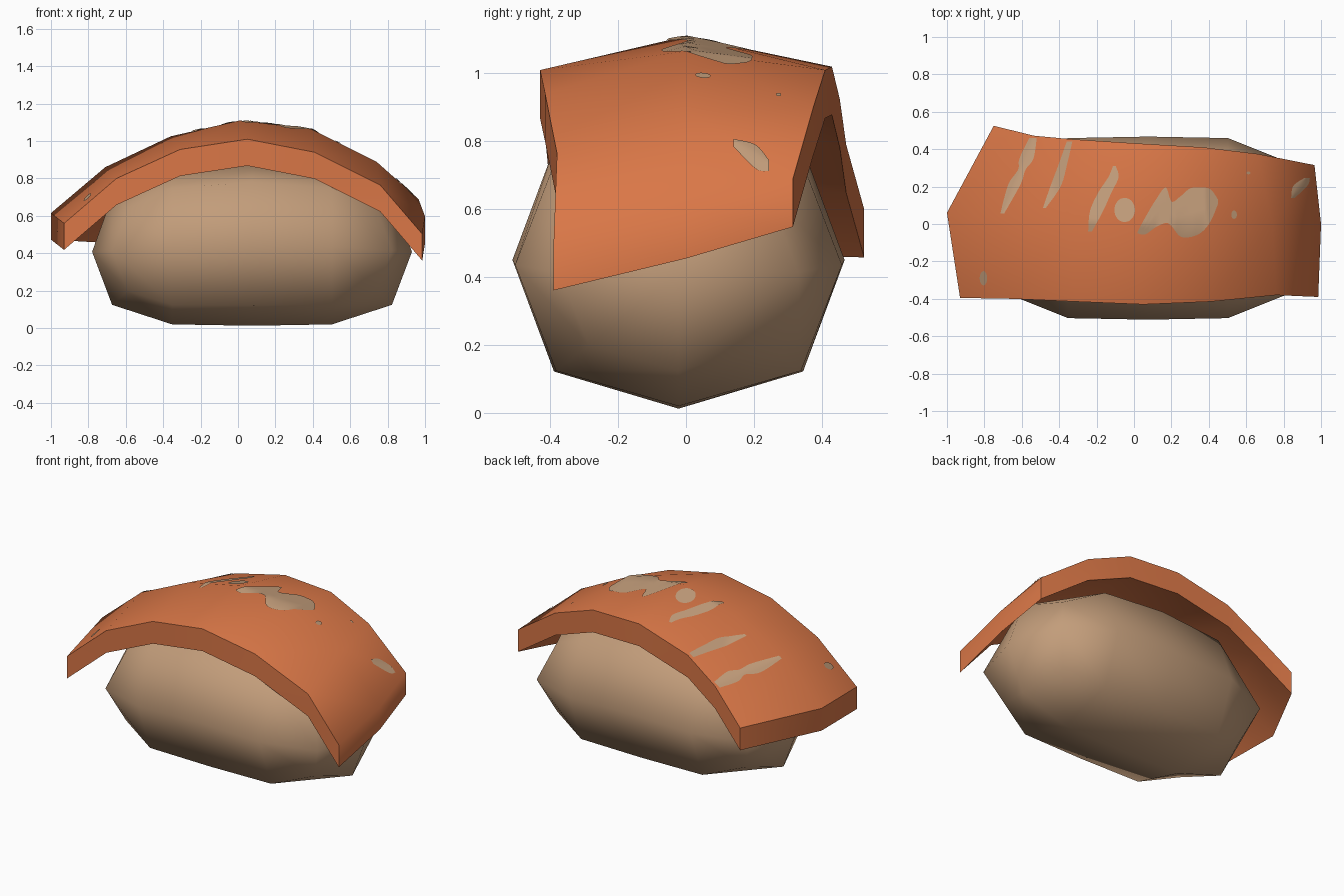
import bpy, bmesh, math
from mathutils import Vector
from mathutils.bvhtree import BVHTree

if "Cube" in bpy.data.objects:
    bpy.data.objects.remove(bpy.data.objects["Cube"])


def material(name, rgb):
    m = bpy.data.materials.new(name)
    m.diffuse_color = (*rgb, 1)
    m.use_nodes = True
    m.node_tree.nodes["Principled BSDF"].inputs["Base Color"].default_value = m.diffuse_color
    return m


RICE = material("rice beige", (0.54, 0.335, 0.195))
FISH = material("fish orange", (0.70, 0.185, 0.063))


def make_object(name, bm, mat, sharp=None):
    bmesh.ops.recalc_face_normals(bm, faces=bm.faces)
    me = bpy.data.meshes.new(name)
    bm.to_mesh(me)
    me.materials.append(mat)
    for p in me.polygons:
        p.use_smooth = True
    if sharp:
        me.set_sharp_from_angle(angle=math.radians(sharp))
    ob = bpy.data.objects.new(name, me)
    bpy.context.collection.objects.link(ob)
    return ob


# Rice: box of two halves along x, rounded by one subdivision level
bm = bmesh.new()
rings = []
for x, b, z0, z1 in ((-0.78, 0.465, 0.035, 0.78), (0.075, 0.4975, 0.005, 0.925), (0.93, 0.465, 0.035, 0.78)):
    rings.append([bm.verts.new((x, s * b - 0.022, z))
                  for s, z in ((-1, z0), (1, z0), (1, z1), (-1, z1))])
for r0, r1 in zip(rings, rings[1:]):
    for i in range(4):
        j = (i + 1) % 4
        bm.faces.new((r0[i], r0[j], r1[j], r1[i]))
bm.faces.new(rings[0])
bm.faces.new(rings[-1])
rice = make_object("rice", bm, RICE)
sub = rice.modifiers.new("rounding", 'SUBSURF')
sub.levels = sub.render_levels = 1
sub.use_limit_surface = False

# Fish slice: three rows of top points, thickened straight down
rows = (
    ((-.93, -.395, .56), (-.65, -.40, .80), (-.31, -.415, .955), (.05, -.43, 1.01),
     (.41, -.415, .94), (.76, -.38, .765), (.985, -.39, .503)),
    ((-1, .06, .615), (-.71, .04, .86), (-.36, .02, 1.025), (.01, 0, 1.11),
     (.39, 0, 1.065), (.74, 0, .89), (1, 0, .597)),
    ((-.75, .525, .60), (-.535, .472, .79), (-.33, .453, .925), (.03, .43, 1.02),
     (.37, .41, 1.01), (.66, .375, .90), (.965, .315, .69)),
)
bm = bmesh.new()
top = [[bm.verts.new(p) for p in r] for r in rows]
low = [[bm.verts.new((x, y, z - 0.142)) for x, y, z in r] for r in rows]
for g in (top, low):
    for j in range(2):
        for i in range(6):
            bm.faces.new((g[j][i], g[j][i + 1], g[j + 1][i + 1], g[j + 1][i]))


def border(g):
    return g[0] + [g[1][-1]] + g[2][::-1] + [g[1][0]]


bt, bl = border(top), border(low)
for i in range(len(bt)):
    k = (i + 1) % len(bt)
    bm.faces.new((bt[i], bt[k], bl[k], bl[i]))
bmesh.ops.recalc_face_normals(bm, faces=bm.faces)
bmesh.ops.triangulate(bm, faces=bm.faces)
tree = BVHTree.FromBMesh(bm)
make_object("fish_slice", bm, FISH, 45)


# Pale marks: thin strips laid on the fish, given as (x, y, width) along a spine
def on_fish(x, y):
    hit = tree.ray_cast(Vector((x, y, 3)), Vector((0, 0, -1)))
    if hit[0] is None:
        hit = tree.find_nearest(Vector((x, y, 0.8)))
    return hit[0] + Vector((0, 0, 0.006))


def mark(name, spine, across='x', steps=6, cells=4):
    bm = bmesh.new()
    sections = []
    pts = [spine[0]] + list(spine) + [spine[-1]]
    for s in range(1, len(pts) - 2):
        for t in range(steps + (s == len(pts) - 3)):
            u = t / steps
            # Catmull-Rom blend keeps the outline soft
            x, y, w = (0.5 * (2 * b + (c - a) * u + (2 * a - 5 * b + 4 * c - d) * u * u
                              + (3 * b - a - 3 * c + d) * u ** 3)
                       for a, b, c, d in zip(*pts[s - 1:s + 3]))
            w = max(w, 0.004)
            sec = []
            for k in range(cells + 1):
                o = w * (k / cells - 0.5)
                sec.append(bm.verts.new(on_fish(x + o, y) if across == 'x' else on_fish(x, y + o)))
            sections.append(sec)
    for a, b in zip(sections, sections[1:]):
        for k in range(cells):
            bm.faces.new((a[k], a[k + 1], b[k + 1], b[k]))
    bmesh.ops.recalc_face_normals(bm, faces=bm.faces)
    if sum(f.normal.z for f in bm.faces) < 0:
        bmesh.ops.reverse_faces(bm, faces=bm.faces)
    me = bpy.data.meshes.new(name)
    bm.to_mesh(me)
    me.materials.append(RICE)
    for p in me.polygons:
        p.use_smooth = True
    bpy.context.collection.objects.link(bpy.data.objects.new(name, me))


def spot(name, x, y, w, h):
    mark(name, [(x, y + h / 2 * math.cos(a), w * math.sin(a))
                for a in (math.pi * i / 8 for i in range(9))], steps=2)


mark("streak_left", ((-.54, .46, .04), (-.575, .35, .075), (-.60, .29, .04), (-.64, .21, .065), (-.705, .055, .02)))
mark("streak_second", ((-.345, .44, .03), (-.38, .32, .045), (-.42, .20, .055), (-.48, .085, .015)))
mark("streak_centre", ((-.105, .31, .015), (-.11, .25, .055), (-.155, .17, .07), (-.20, .07, .07), (-.235, -.04, .02)))
mark("streak_right", ((.925, .245, .03), (.89, .205, .075), (.85, .14, .02)))
mark("large_patch", ((.02, -.045, .01), (.06, -.01, .09), (.12, .06, .15), (.17, .10, .19), (.20, .055, .13),
                     (.245, .04, .21), (.30, .06, .26), (.36, .075, .24), (.41, .10, .17), (.45, .12, .02)), 'y')
spot("round_spot", -.05, .075, .11, .13)
spot("small_spot", .535, .05, .03, .045)
spot("tiny_spot", .612, .273, .02, .015)
spot("front_spot", -.805, -.29, .04, .075)
